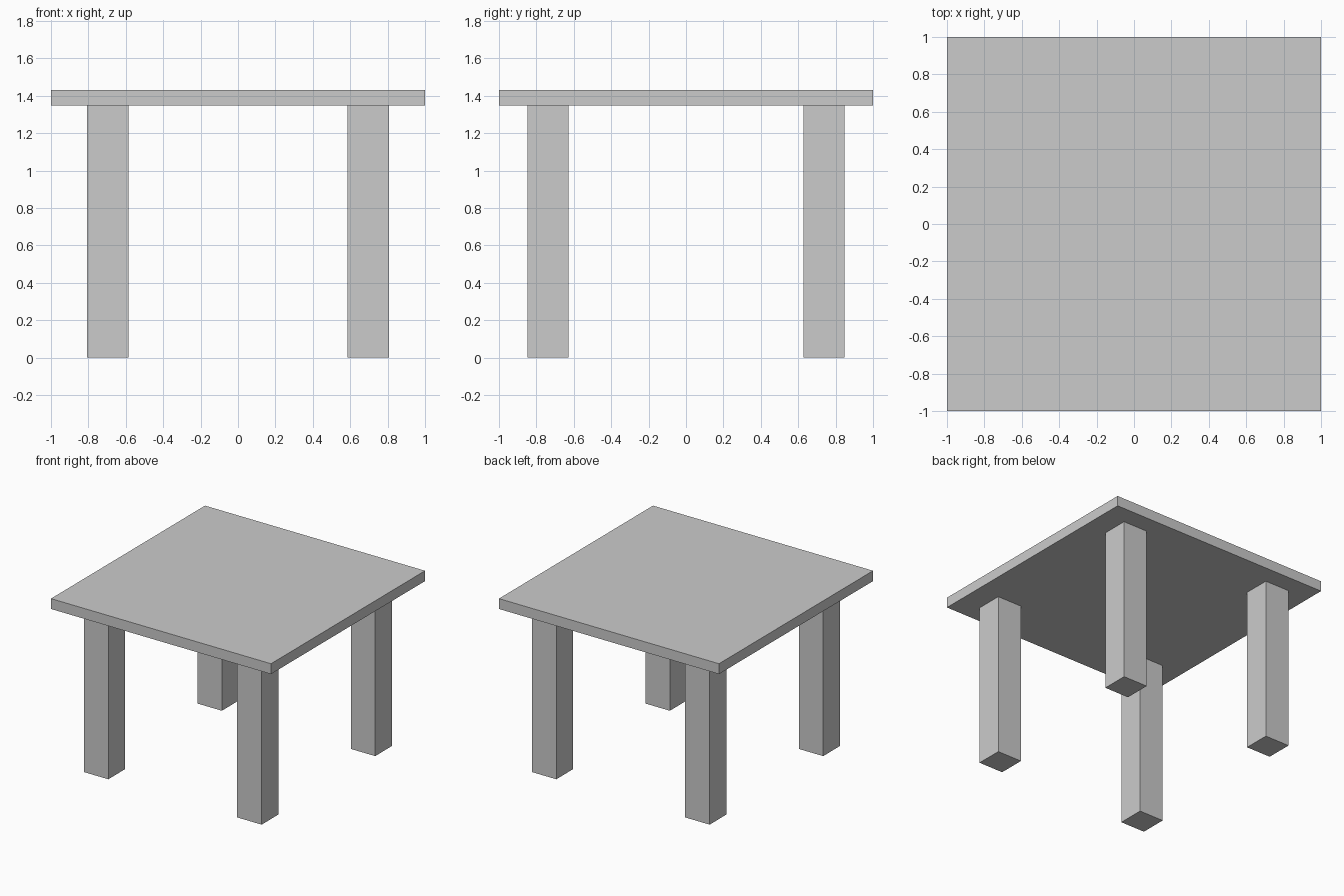
import bpy

if "Cube" in bpy.data.objects:
    bpy.data.objects.remove(bpy.data.objects["Cube"])


def box(name, center, size):
    bpy.ops.mesh.primitive_cube_add(size=1, location=center)
    obj = bpy.context.object
    obj.name = name
    obj.scale = size
    bpy.ops.object.transform_apply(location=False, rotation=False, scale=True)
    return obj


LEG_HEIGHT = 1.347
TOP_THICKNESS = 0.085

# Square table top
box("table_top", (0, 0, LEG_HEIGHT + TOP_THICKNESS / 2), (2, 2, TOP_THICKNESS))

# Four square legs, set in slightly further along x than y
for y_name, sy in (("front", -1), ("back", 1)):
    for x_name, sx in (("left", -1), ("right", 1)):
        box(f"{y_name}_{x_name}_leg",
            (sx * 0.697, sy * 0.737, LEG_HEIGHT / 2),
            (0.222, 0.22, LEG_HEIGHT))
